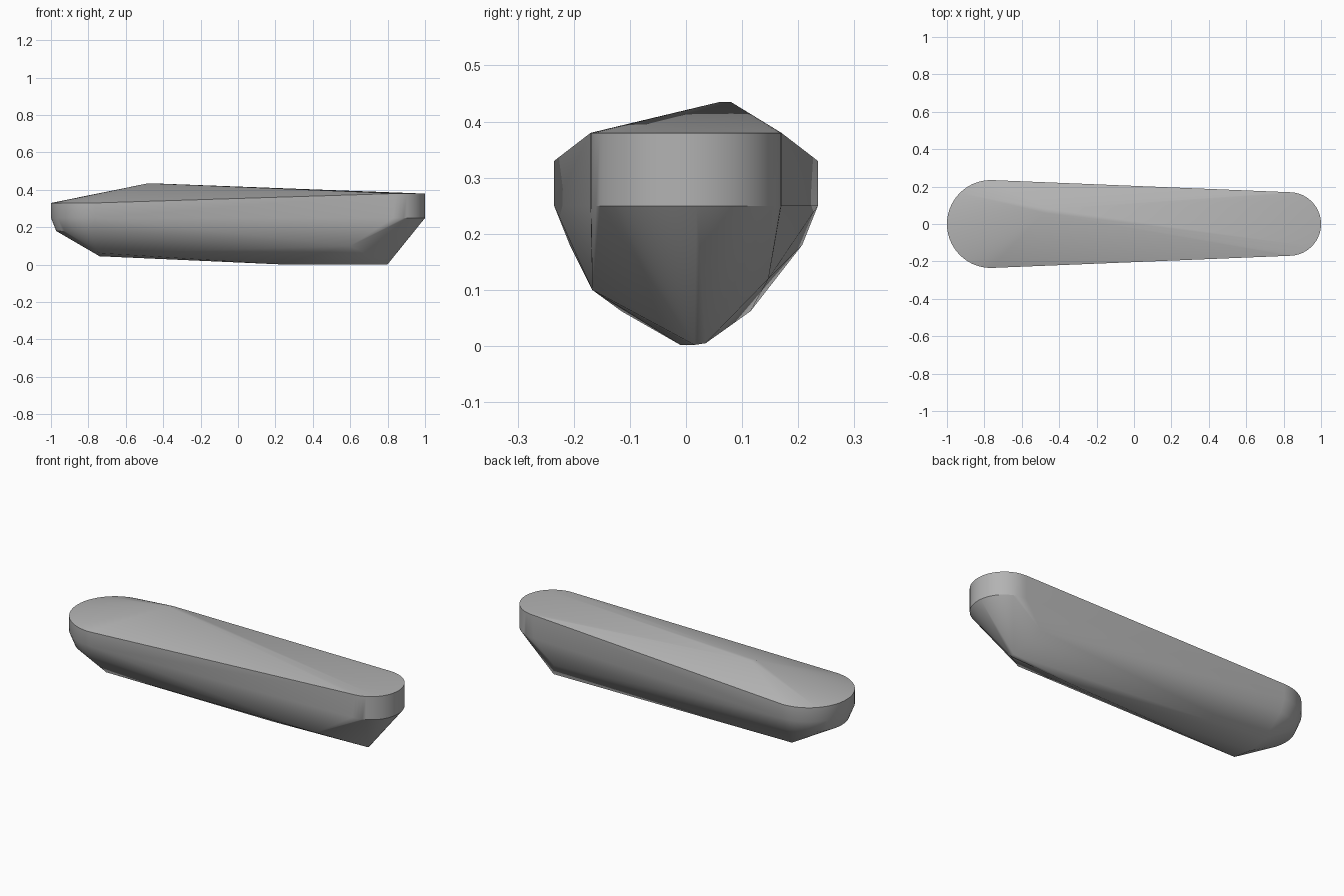
import bpy, bmesh
from math import sin, cos, pi

cube = bpy.data.objects.get("Cube")
if cube:
    bpy.data.objects.remove(cube, do_unlink=True)

# Plain grey material
grey = bpy.data.materials.new("plain grey")
grey.use_nodes = True
grey.diffuse_color = (0.45, 0.45, 0.45, 1)
grey.node_tree.nodes["Principled BSDF"].inputs["Base Color"].default_value = (0.45, 0.45, 0.45, 1)


def arc(cx, radius, z, side, steps=28):
    """Half circle that closes one end; side is +1 or -1 along x."""
    return [(cx + side * radius * sin(pi * i / steps), radius * cos(pi * i / steps), z)
            for i in range(steps + 1)]


# Rounded ends: upper rims and the lower edges of the walls
points = arc(0.83, 0.17, 0.38, 1) + arc(0.83, 0.17, 0.25, 1)
points += arc(-0.765, 0.235, 0.33, -1) + arc(-0.765, 0.235, 0.25, -1)
points += arc(-0.765, 0.207, 0.18, -1)

# Low off-centre peak on the top
points += [(-0.48, 0.06, 0.435), (-0.46, 0.08, 0.435)]

# Keel, bilge corners and lower end
points += [(0.8, 0.015, 0.002), (0.8, 0.035, 0.005), (0.22, -0.01, 0.002),
           (0.6, -0.167, 0.1), (0.72, 0.147, 0.12),
           (-0.74, 0, 0.045), (-0.74, 0.115, 0.062), (-0.74, -0.115, 0.062)]

# Tight skin around all the guide points
bm = bmesh.new()
for p in points:
    bm.verts.new(p)
hull = bmesh.ops.convex_hull(bm, input=bm.verts)
loose = [v for v in bm.verts if not v.link_faces]
bmesh.ops.delete(bm, geom=loose, context="VERTS")
bmesh.ops.recalc_face_normals(bm, faces=bm.faces)

mesh = bpy.data.meshes.new("hull")
bm.to_mesh(mesh)
bm.free()
mesh.materials.append(grey)
body = bpy.data.objects.new("hull", mesh)
bpy.context.collection.objects.link(body)

# Smooth shading with crisp rim
bpy.ops.object.select_all(action="DESELECT")
body.select_set(True)
bpy.context.view_layer.objects.active = body
bpy.ops.object.shade_smooth_by_angle(angle=pi / 6)
